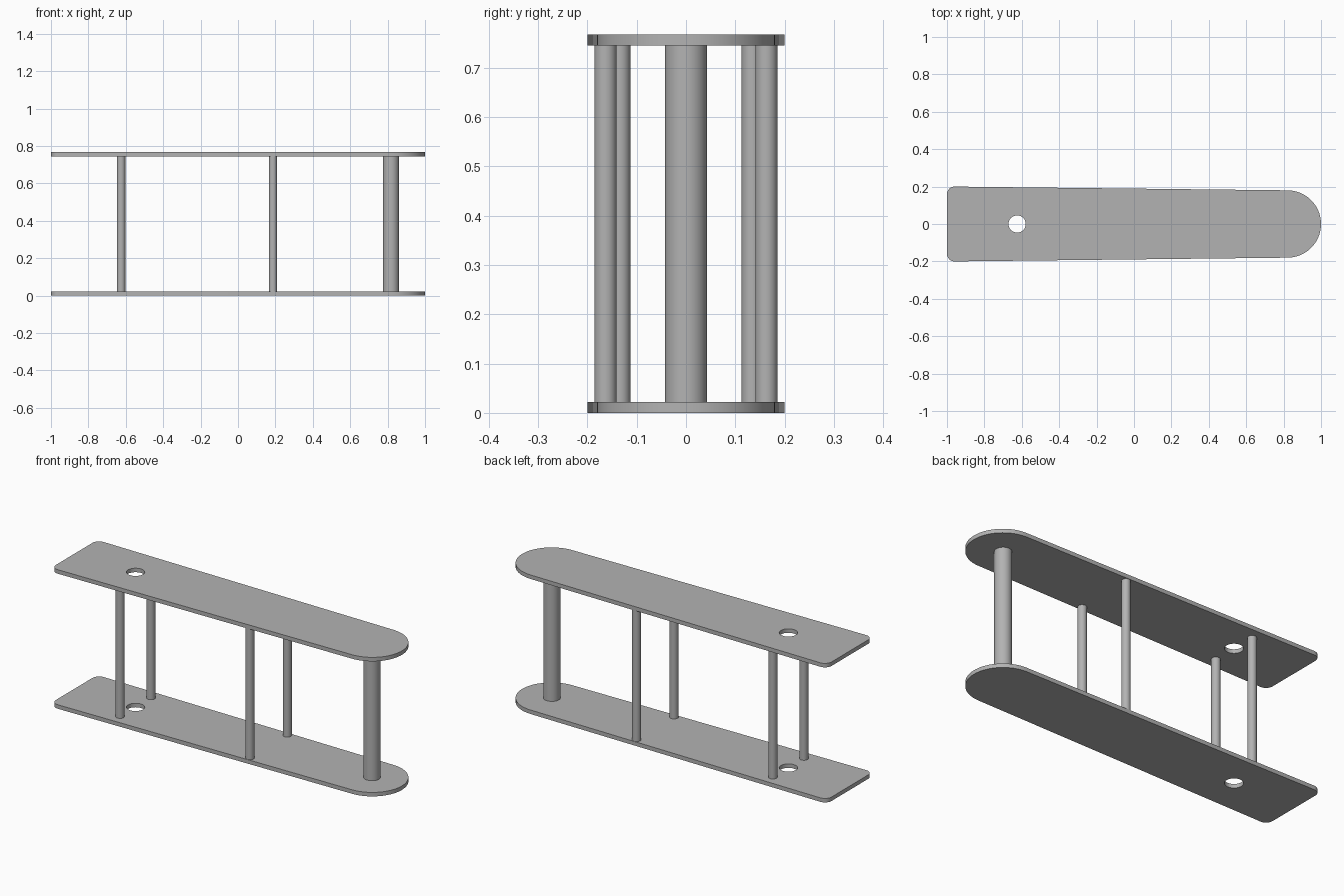
import bpy
import bmesh
from math import cos, sin, radians, pi
from mathutils import Vector

cube = bpy.data.objects.get("Cube")
if cube:
    bpy.data.objects.remove(cube, do_unlink=True)

THICK = 0.022
HEIGHT = 0.767
HOLE_X = -0.625

grey = bpy.data.materials.new("plain grey")
grey.use_nodes = True
colour = (0.45, 0.45, 0.45, 1)
grey.diffuse_color = colour
grey.node_tree.nodes["Principled BSDF"].inputs["Base Color"].default_value = colour


def smooth(obj):
    bpy.ops.object.select_all(action="DESELECT")
    obj.select_set(True)
    bpy.context.view_layer.objects.active = obj
    bpy.ops.object.shade_smooth_by_angle(angle=radians(30))


def rod(name, x, y, radius, bottom, top, sides=32):
    bpy.ops.mesh.primitive_cylinder_add(
        vertices=sides, radius=radius, depth=top - bottom,
        location=(x, y, (bottom + top) / 2))
    obj = bpy.context.object
    obj.name = name
    obj.data.materials.append(grey)
    smooth(obj)
    return obj


def arc(cx, cy, radius, start, end, steps):
    angles = [radians(start + (end - start) * i / steps) for i in range(steps + 1)]
    return [(cx + radius * cos(a), cy + radius * sin(a)) for a in angles]


# Plate outline: round nose, gentle taper, small rounded rear corners
outline = (arc(0.82, 0, 0.18, -89.4, 89.4, 40)
           + arc(-0.96, 0.16, 0.04, 89.4, 180, 8)
           + arc(-0.96, -0.16, 0.04, 180, 270.6, 8))


def plate(name, z, cutter):
    bm = bmesh.new()
    base = bm.faces.new([bm.verts.new((x, y, z)) for x, y in outline])
    raised = bmesh.ops.extrude_face_region(bm, geom=[base])["geom"]
    verts = [v for v in raised if isinstance(v, bmesh.types.BMVert)]
    bmesh.ops.translate(bm, verts=verts, vec=Vector((0, 0, THICK)))
    bmesh.ops.recalc_face_normals(bm, faces=bm.faces)
    mesh = bpy.data.meshes.new(name)
    bm.to_mesh(mesh)
    bm.free()
    mesh.materials.append(grey)
    obj = bpy.data.objects.new(name, mesh)
    bpy.context.collection.objects.link(obj)
    # Round hole, applied so the cutter can be removed
    cut = obj.modifiers.new("hole", "BOOLEAN")
    cut.operation = "DIFFERENCE"
    cut.solver = "EXACT"
    cut.object = cutter
    bpy.context.view_layer.objects.active = obj
    bpy.ops.object.modifier_apply(modifier=cut.name)
    smooth(obj)


# Two matching plates
hole_cutter = rod("hole_cutter", HOLE_X, 0, 0.046, -0.1, HEIGHT + 0.1)
plate("bottom_plate", 0, hole_cutter)
plate("top_plate", HEIGHT - THICK, hole_cutter)
bpy.data.objects.remove(hole_cutter, do_unlink=True)

# Thick nose pillar and two pairs of thin posts
low, high = THICK, HEIGHT - THICK
rod("nose_pillar", 0.818, 0, 0.043, low, high)
for place, x, y in (("middle", 0.187, 0.163), ("rear", HOLE_X, 0.135)):
    for side, sign in (("left", 1), ("right", -1)):
        rod(f"{place}_post_{side}", x, sign * y, 0.0225, low, high)
